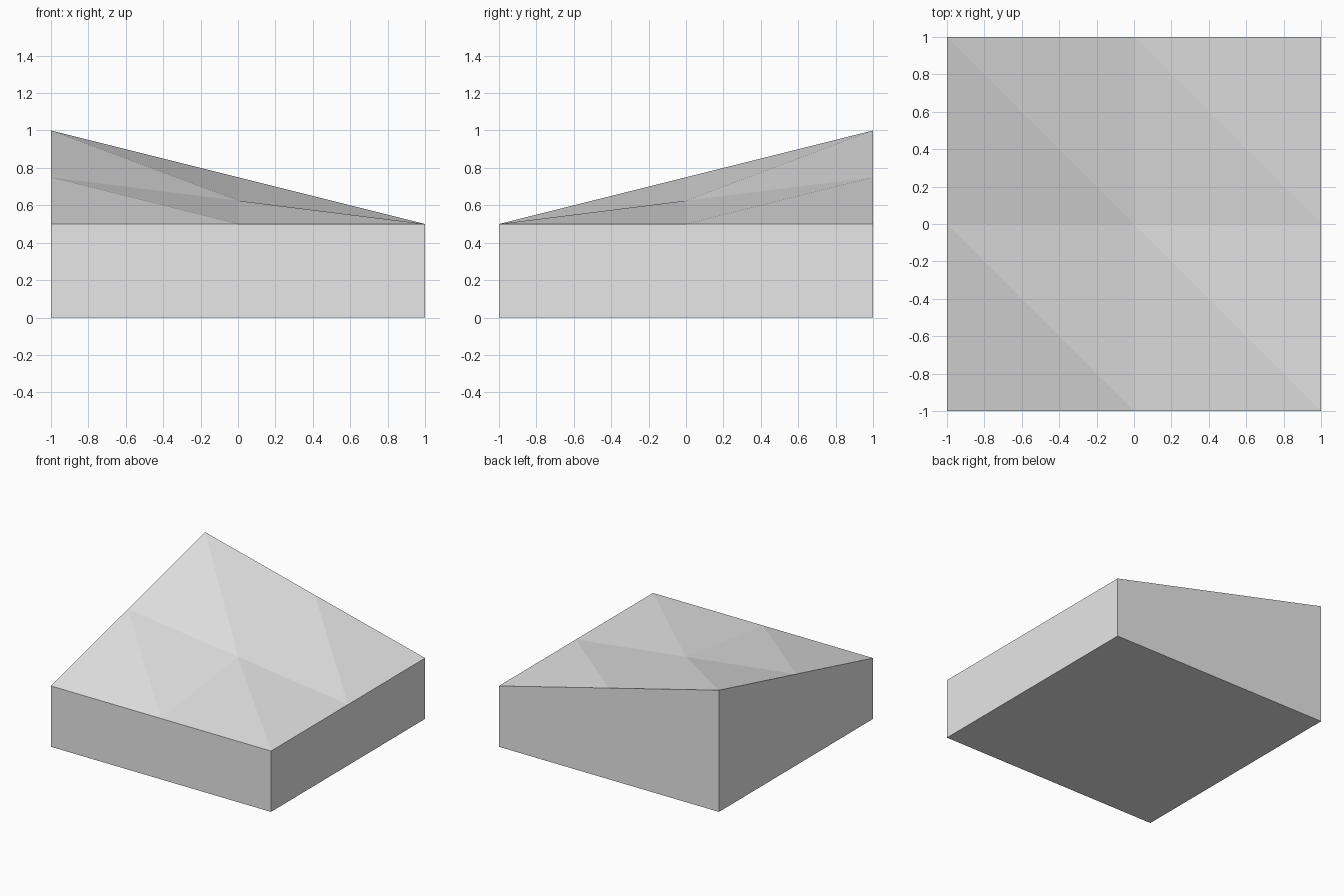
import bpy
import bmesh

cube = bpy.data.objects.get("Cube")
if cube:
    bpy.data.objects.remove(cube, do_unlink=True)

# Single plain grey
grey = bpy.data.materials.new("light grey")
grey.use_nodes = True
colour = (0.8, 0.8, 0.8, 1)
grey.diffuse_color = colour
grey.node_tree.nodes["Principled BSDF"].inputs["Base Color"].default_value = colour

# Height of the surface on a three by three grid, front row first
heights = [[0.5, 0.5, 0.5],
           [0.75, 0.625, 0.5],
           [1.0, 0.75, 0.5]]

bm = bmesh.new()
top = [[bm.verts.new((x - 1, y - 1, heights[y][x])) for x in range(3)] for y in range(3)]

# Sloped top: every cell is split along the falling diagonal
for y in range(2):
    for x in range(2):
        a, b = top[y][x], top[y][x + 1]
        c, d = top[y + 1][x + 1], top[y + 1][x]
        bm.faces.new((a, b, d))
        bm.faces.new((b, c, d))

# Four walls hang from the rim, one polygon per side
rim = top[0] + [top[1][2]] + top[2][::-1] + [top[1][0]]
base = [bm.verts.new((v.co.x, v.co.y, 0)) for v in rim[::2]]
for i in range(4):
    j = (i + 1) % 4
    bm.faces.new((base[i], base[j], rim[2 * j], rim[2 * i + 1], rim[2 * i]))

# Flat underside
bm.faces.new(base[::-1])
bmesh.ops.recalc_face_normals(bm, faces=bm.faces)

mesh = bpy.data.meshes.new("sloped_block")
bm.to_mesh(mesh)
bm.free()
mesh.materials.append(grey)
block = bpy.data.objects.new("sloped_block", mesh)
bpy.context.collection.objects.link(block)
